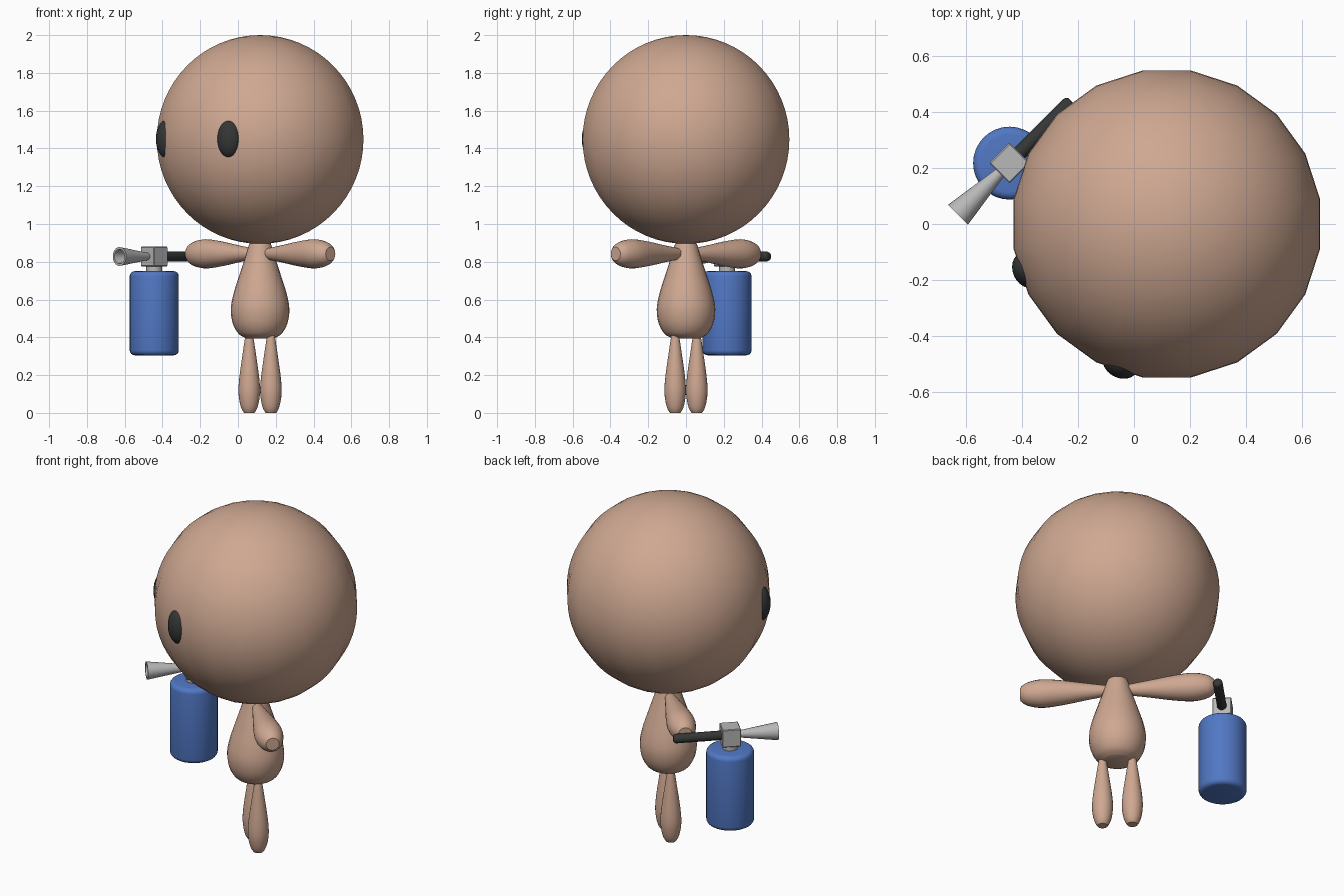
import bpy, bmesh, math
from mathutils import Matrix, Vector

if "Cube" in bpy.data.objects:
    bpy.data.objects.remove(bpy.data.objects["Cube"])

# Everything is built facing -y, then turned 45 degrees and shifted into place
PLACE = Matrix.Translation((0.117, 0, 0)) @ Matrix.Rotation(math.radians(-45), 4, 'Z')


def material(name, rgb):
    m = bpy.data.materials.new(name)
    m.diffuse_color = (*rgb, 1)
    m.use_nodes = True
    m.node_tree.nodes["Principled BSDF"].inputs["Base Color"].default_value = m.diffuse_color
    return m


SKIN = material("skin", (0.62, 0.39, 0.285))
BLACK = material("black", (0.035, 0.037, 0.037))
BLUE = material("blue", (0.082, 0.185, 0.55))
GREY = material("grey", (0.48, 0.48, 0.48))


def finish(name, bm, mat, matrix, angle=40):
    bmesh.ops.recalc_face_normals(bm, faces=bm.faces)
    bm.transform(PLACE @ matrix)
    mesh = bpy.data.meshes.new(name)
    bm.to_mesh(mesh)
    bm.free()
    mesh.materials.append(mat)
    ob = bpy.data.objects.new(name, mesh)
    bpy.context.collection.objects.link(ob)
    bpy.ops.object.select_all(action='DESELECT')
    ob.select_set(True)
    bpy.context.view_layer.objects.active = ob
    bpy.ops.object.shade_smooth_by_angle(angle=math.radians(angle))
    return ob


def smooth_profile(points, steps=4):
    """Catmull-Rom curve through (radius, height) points."""
    p = [Vector(q) for q in points]
    p = [p[0]] + p + [p[-1]]
    out = []
    for i in range(1, len(p) - 2):
        a, b, c, d = p[i - 1:i + 3]
        for k in range(steps):
            t = k / steps
            out.append(0.5 * (2 * b + (c - a) * t + (2 * a - 5 * b + 4 * c - d) * t * t
                              + (3 * b - a - 3 * c + d) * t ** 3))
    return out + [p[-1]]


def lathe(name, profile, mat, matrix, sides=24, angle=40):
    """Spin a (radius, height) profile about z and cap both ends."""
    bm = bmesh.new()
    rings = []
    for r, z in profile:
        rings.append([bm.verts.new((r * math.cos(2 * math.pi * i / sides),
                                    r * math.sin(2 * math.pi * i / sides), z))
                      for i in range(sides)])
    for lo, hi in zip(rings, rings[1:]):
        for i in range(sides):
            j = (i + 1) % sides
            bm.faces.new((lo[i], lo[j], hi[j], hi[i]))
    bm.faces.new(rings[0])
    bm.faces.new(rings[-1])
    return finish(name, bm, mat, matrix, angle)


def ellipsoid(name, center, radii, mat, sides, rings, turn=0):
    bm = bmesh.new()
    bmesh.ops.create_uvsphere(bm, u_segments=sides, v_segments=rings, radius=1)
    m = (Matrix.Translation(center) @ Matrix.Rotation(turn, 4, 'Z')
         @ Matrix.Diagonal((*radii, 1)))
    return finish(name, bm, mat, m, 60)


# Head and eyes
ellipsoid("head", (0, 0, 1.4475), (0.554, 0.554, 0.5525), SKIN, 20, 32)
for side, label in ((-1, "right"), (1, "left")):
    ellipsoid(label + "_eye", (side * 0.235, -0.468, 1.45), (0.066, 0.052, 0.1),
              BLACK, 24, 16, side * math.radians(20))

# Pear-shaped body
body = [(0.075, 0.395), (0.115, 0.42), (0.145, 0.475), (0.155, 0.55),
        (0.141, 0.63), (0.113, 0.72), (0.08, 0.82), (0.055, 0.9), (0.03, 0.93)]
lathe("body", smooth_profile(body), SKIN, Matrix.Identity(4))

# Limbs: teardrops that thicken towards the hand and foot
leg = [(0.028, 0), (0.042, 0.025), (0.053, 0.07), (0.057, 0.125),
       (0.051, 0.2), (0.037, 0.3), (0.022, 0.4), (0.015, 0.43)]
arm = [(0.022, 0.03), (0.031, 0.07), (0.048, 0.18), (0.066, 0.29),
       (0.077, 0.39), (0.073, 0.45), (0.058, 0.5), (0.036, 0.527)]
for side, label in ((-1, "right"), (1, "left")):
    lathe(label + "_leg", smooth_profile(leg), SKIN,
          Matrix.Translation((side * 0.081, 0, 0)))
    lathe(label + "_arm", smooth_profile(arm), SKIN,
          Matrix.Translation((0, 0, 0.842)) @ Matrix.Rotation(side * math.pi / 2, 4, 'Y'))

# Extinguisher tank with rounded rims, and its neck
TANK = Matrix.Translation((-0.55, -0.243, 0))
R, B, LOW, TOP = 0.13, 0.027, 0.305, 0.75
arc = [(R - B + B * math.sin(a), B - B * math.cos(a))
       for a in (k * math.pi / 8 for k in range(5))]
tank = [(r, LOW + h) for r, h in arc] + [(r, TOP - h) for r, h in reversed(arc)]
lathe("tank", tank, BLUE, TANK, 32)
lathe("tank_neck", [(0.042, 0.74), (0.042, 0.79)], GREY, TANK)

# Valve block
bm = bmesh.new()
bmesh.ops.create_cube(bm, size=1)
bmesh.ops.scale(bm, vec=(0.102, 0.102, 0.104), verts=bm.verts)
bmesh.ops.bevel(bm, geom=bm.edges[:], offset=0.004, segments=1, affect='EDGES')
VALVE = TANK @ Matrix.Translation((0, 0, 0.828))
finish("valve_block", bm, GREY, VALVE, 30)

# Flared hollow nozzle pointing forward
FORWARD = VALVE @ Matrix.Rotation(math.pi / 2, 4, 'X')
nozzle = [(0.018, 0.04), (0.05, 0.26), (0.038, 0.26), (0.012, 0.12)]
lathe("nozzle", nozzle, GREY, FORWARD)

# Grip pointing backward to the hand
BACK = VALVE @ Matrix.Rotation(-math.pi / 2, 4, 'X')
grip = [(0.026, 0.045), (0.026, 0.298), (0.023, 0.307), (0.016, 0.312)]
lathe("grip", grip, BLACK, BACK, 20)
